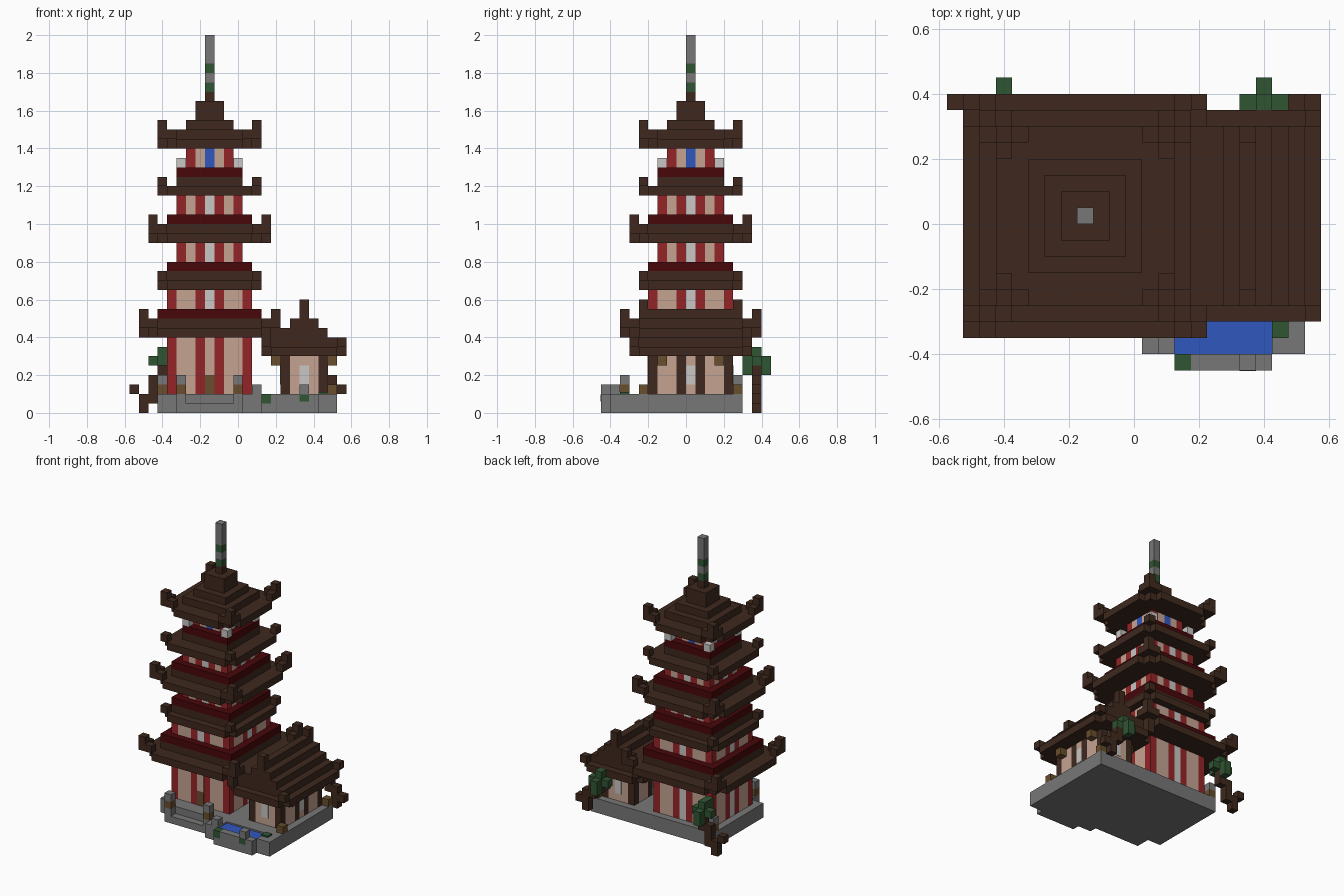
import bpy, bmesh

cube = bpy.data.objects.get("Cube")
if cube:
    bpy.data.objects.remove(cube, do_unlink=True)

U = 0.05                 # block size
CX, CY = -0.15, 0.025    # tower axis


def material(name, rgb):
    m = bpy.data.materials.new(name)
    m.use_nodes = True
    m.diffuse_color = (*rgb, 1)
    m.node_tree.nodes["Principled BSDF"].inputs["Base Color"].default_value = (*rgb, 1)
    return m


WOOD = material("dark_wood", (0.049, 0.022, 0.013))
STONE = material("grey_stone", (0.185, 0.185, 0.185))
RED = material("red_pillar", (0.30, 0.018, 0.020))
MAROON = material("maroon_trim", (0.064, 0.002, 0.003))
PLASTER = material("pink_plaster", (0.56, 0.37, 0.29))
PALE = material("pale_window", (0.58, 0.57, 0.56))
BLUE = material("blue", (0.030, 0.095, 0.51))
GREEN = material("leaf_green", (0.030, 0.09, 0.032))
TAN = material("lantern_brown", (0.14, 0.076, 0.026))


def build(name, mat, boxes):
    """One object from boxes: inclusive block columns x, y and height levels z."""
    bm = bmesh.new()
    for x0, x1, y0, y1, z0, z1 in boxes:
        size = (x1 - x0 + 1, y1 - y0 + 1, z1 - z0)
        mid = ((x0 + x1) / 2, (y0 + y1) / 2, (z0 + z1) / 2)
        for v in bmesh.ops.create_cube(bm, size=1)["verts"]:
            v.co = [(c * s + m) * U for c, s, m in zip(v.co, size, mid)]
            v.co.x += CX
            v.co.y += CY
    mesh = bpy.data.meshes.new(name)
    bm.to_mesh(mesh)
    bm.free()
    mesh.materials.append(mat)
    bpy.context.collection.objects.link(bpy.data.objects.new(name, mesh))


def square(h, z0, z1):
    return (-h, h, -h, h, z0, z1)


def block(x, y, z0, z1):
    return (x, x, y, y, z0, z1)


def walls(name, cx, front, side, z0, z1):
    """Ring of wall columns; each letter in a pattern picks a column colour."""
    hx, hy = len(front) // 2, len(side) // 2
    groups = {}
    for i, c in enumerate(front):
        for y in (-hy, hy):
            groups.setdefault(c, []).append(block(cx + i - hx, y, z0, z1))
    for j, c in enumerate(side[1:-1]):
        for x in (-hx, hx):
            groups.setdefault(c, []).append(block(cx + x, j + 1 - hy, z0, z1))
    kinds = {"R": (RED, "pillars"), "P": (PLASTER, "plaster"), "W": (PALE, "windows"),
             "B": (BLUE, "blue_panels"), "D": (WOOD, "posts")}
    for c, boxes in groups.items():
        build(f"{name}_{kinds[c][1]}", kinds[c][0], boxes)


# Stone platform with cut front corner, step, pond rim
build("platform", STONE, [
    (-3, 13, -6, 5, 0, 2), (-5, -4, -5, 5, 0, 2), (-3, -3, -7, -7, 0, 2),
    (-2, 2, -7, -7, 0, 1), (3, 5, -7, -7, 0, 2), (12, 13, -8, -7, 0, 2),
    (4, 5, -8, -8, 0, 2)])
build("pond_rim", STONE, [
    (7, 11, -9, -9, 0, 2), (6, 6, -9, -9, 0, 1), (6, 11, -8, -7, 0, 1),
    block(10, -9, 2, 3), block(5, -8, 2, 3)])
build("pond_water", BLUE, [(6, 11, -8, -7, 1, 1.8)])
build("pond_plants", GREEN, [block(6, -9, 1, 2), block(12, -7, 2, 2.2),
                             (10, 10, -9.05, -9.05, 1.2, 1.95)])

# Stone lanterns on the platform
posts = [(-3, -7), (3, -7), (-5, 5)]
build("lantern_lights", TAN, [block(x, y, 2, 3) for x, y in posts])
build("lantern_caps", STONE, [block(x, y, 3, 4) for x, y in posts])

# Tower storeys
wide, narrow, small = "RPPRWRPPR", "RPRWRPR", "RPBPR"
storeys = [(wide, 2, 8), (wide, 11, 13), (narrow, 16, 18), (narrow, 21, 23), (small, 26, 28)]
for n, (pattern, z0, z1) in enumerate(storeys, 1):
    walls(f"storey_{n}", 0, pattern, pattern, z0, z1)
build("front_door", TAN, [(0, 0, -4.05, -4.05, 2, 4)])
build("door_panel", PLASTER, [(0, 0, -4.05, -4.05, 4, 8)])
build("top_corner_posts", PALE, [block(x, y, 26, 27) for x in (-3, 3) for y in (-3, 3)])


# Tower roofs: eaves that step up towards the corners, with an inner tier
def roof(name, h, z, arm, tier):
    flat = h - 1 - arm
    boxes = [square(h - 1, z, z + 1), square(tier, z + 1, z + 2)]
    for s in (-h, h):
        boxes.append((s, s, -flat, flat, z, z + 1))
        boxes.append((-flat, flat, s, s, z, z + 1))
    for sx in (-1, 1):
        for sy in (-1, 1):
            x, y = sx * h, sy * h
            boxes.append(block(x, y, z + 1, z + 2 + arm))
            if arm:
                boxes.append(block(x - sx, y, z + 1, z + 2))
                boxes.append(block(x, y - sy, z + 1, z + 2))
    build(name, WOOD, boxes)


roofs = [(7, 8, 1, 5), (5, 13, 0, 4), (6, 18, 1, 4), (5, 23, 0, 3), (5, 28, 1, 3)]
for n, (h, z, arm, tier) in enumerate(roofs, 1):
    roof(f"roof_{n}", h, z, arm, tier)
    if n < len(roofs):
        build(f"floor_trim_{n}", MAROON, [square(tier, z + 2, z + 3)])
build("roof_cap", WOOD, [square(2, 30, 31), square(1, 31, 33), square(0, 33, 34)])

# Spire with green bands
build("spire", STONE, [square(0, 35, 36), square(0, 37, 40)])
build("spire_bands", GREEN, [square(0, 34, 35), square(0, 36, 37)])

# Annex with stepped gable roof
AX = 10
walls("annex", AX, "DPPPD", "DPPDPDPPD", 2, 6)
build("annex_windows", PALE, [(AX, AX, -4.05, 4.05, 3, 5),
                              (AX - 2.05, AX + 2.05, 0, 0, 3, 5)])
tiers = [(AX - 4, AX + 4, -5, 5, 6, 7), (AX - 3, AX + 3, -6, 6, 6, 7)]
tiers += [(AX - h, AX + h, -5, 5, 10 - h, 11 - h) for h in range(4)]
tiers += [block(AX + x, y, 7, 8) for x in (-4, 4) for y in (-6, 6)]
tiers += [block(AX, y, 11, 12) for y in (-5, 5)]
build("annex_roof", WOOD, tiers)
build("annex_lanterns", TAN,
      [block(AX + x, y, 5, 6) for x in (-3, 3) for y in (-3, 3)]
      + [block(13, y, 2, 3) for y in (-5, 5)])

# Bent trees behind the platform
build("left_tree_trunk", WOOD, [block(-7, 7, 0, 2), block(-8, 7, 2, 3),
                                block(-6, 7, 1, 4), block(-5, 7, 3, 5)])
build("left_tree_leaves", GREEN, [(-6, -4, 7, 7, 5, 6), block(-5, 6, 5, 7),
                                  block(-5, 8, 4, 6), block(-5, 7, 6, 7)])
build("right_tree_trunk", WOOD, [block(14, 7, 2, 3), block(13, 7, 1, 4),
                                 block(12, 7, 3, 5), block(11, 7, 4, 5)])
build("right_tree_leaves", GREEN, [(10, 12, 7, 7, 5, 6), block(11, 6, 4, 6),
                                   block(11, 8, 4, 6), block(11, 7, 6, 7)])
